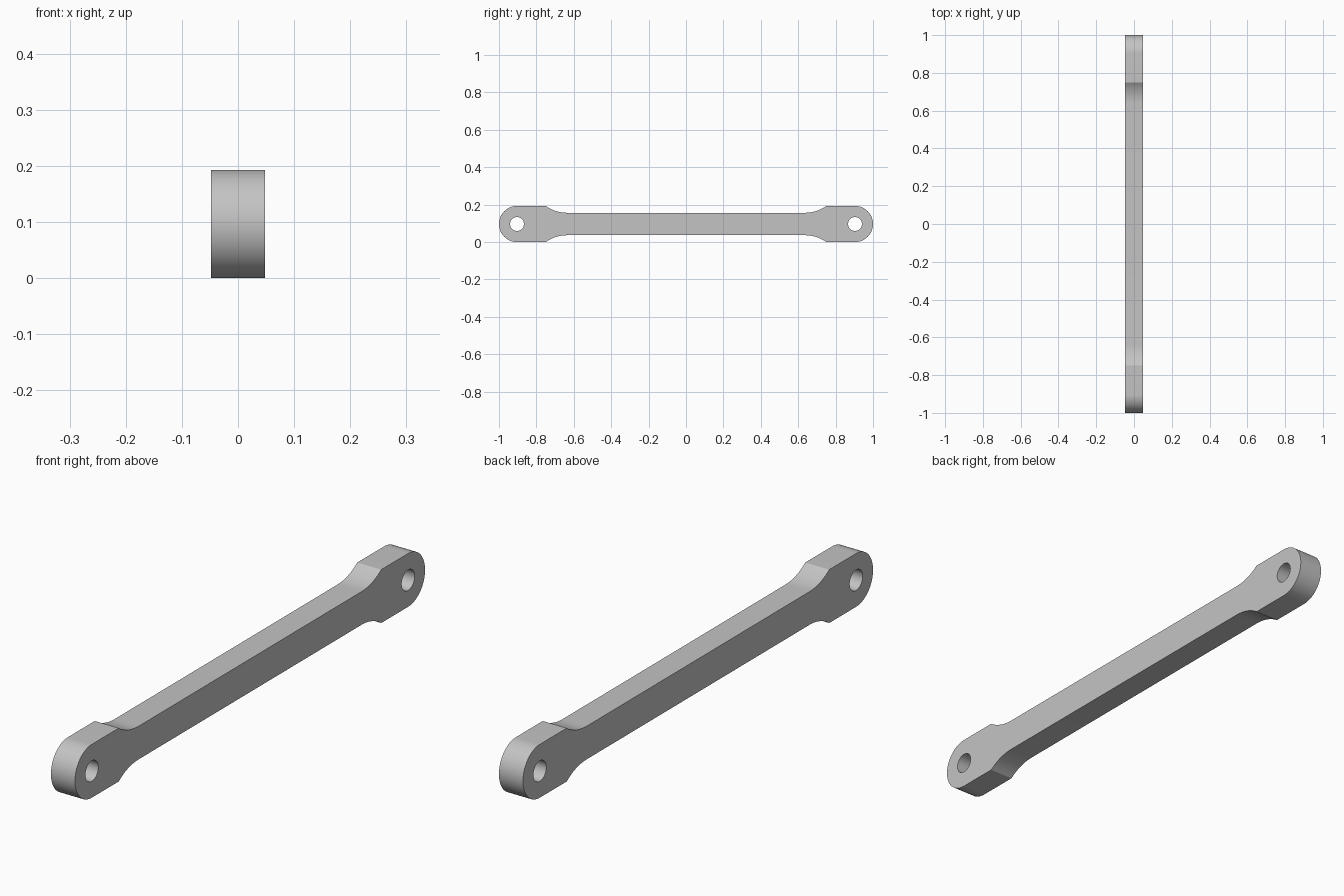
import bpy, bmesh
from math import pi, sin, cos, acos, radians
from mathutils import Matrix

cube = bpy.data.objects.get("Cube")
if cube:
    bpy.data.objects.remove(cube, do_unlink=True)

HALF_WIDTH = 0.048    # half thickness along x
END_R = 0.0965        # end lug radius, also the centre height
BAR_R = 0.06          # half height of the slim bar
PIN_Y = 1 - END_R     # lug centre
HOLE_R = 0.037
SHOULDER_Y = 0.75     # sharp corner where the lug meets the fillet
FILLET_R = 0.193

steel = bpy.data.materials.new("plain_grey")
grey = (0.55, 0.55, 0.55, 1)
steel.use_nodes = True
steel.diffuse_color = grey
steel.node_tree.nodes["Principled BSDF"].inputs["Base Color"].default_value = grey


def arc(cy, cz, r, start, end, steps):
    angles = [start + (end - start) * i / steps for i in range(steps + 1)]
    return [(cy + r * cos(a), cz + r * sin(a)) for a in angles]


# Quarter outline: fillet from bar to shoulder, then round lug end
sweep = acos(1 - (END_R - BAR_R) / FILLET_R)
fillet = arc(SHOULDER_Y - FILLET_R * sin(sweep), BAR_R + FILLET_R, FILLET_R,
             -pi / 2, -pi / 2 + sweep, 10)
quarter = fillet + arc(PIN_Y, 0, END_R, pi / 2, 0, 24)

# Mirror the quarter into a closed loop
half = quarter + [(y, -z) for y, z in quarter[-2::-1]]
outline = half + [(-y, -z) for y, z in half]

# Link bar: extrude the outline across the thickness
bm = bmesh.new()
face = bm.faces.new([bm.verts.new((-HALF_WIDTH, y, z + END_R)) for y, z in outline])
sides = bmesh.ops.extrude_face_region(bm, geom=[face])["geom"]
bmesh.ops.translate(bm, vec=(2 * HALF_WIDTH, 0, 0),
                    verts=[g for g in sides if isinstance(g, bmesh.types.BMVert)])
bmesh.ops.recalc_face_normals(bm, faces=bm.faces)
mesh = bpy.data.meshes.new("link_bar")
bm.to_mesh(mesh)
bm.free()
mesh.materials.append(steel)
link = bpy.data.objects.new("link_bar", mesh)
bpy.context.collection.objects.link(link)

# Pin holes: one cutter holding both cylinders
bm = bmesh.new()
for side in (-1, 1):
    place = Matrix.Translation((0, side * PIN_Y, END_R)) @ Matrix.Rotation(pi / 2, 4, "Y")
    bmesh.ops.create_cone(bm, cap_ends=True, segments=48, radius1=HOLE_R,
                          radius2=HOLE_R, depth=0.3, matrix=place)
cut_mesh = bpy.data.meshes.new("pin_hole_cutter")
bm.to_mesh(cut_mesh)
bm.free()
cut_mesh.materials.append(steel)
cutter = bpy.data.objects.new("pin_hole_cutter", cut_mesh)
cutter.hide_render = True
bpy.context.collection.objects.link(cutter)

holes = link.modifiers.new("pin_holes", "BOOLEAN")
holes.operation = "DIFFERENCE"
holes.solver = "EXACT"
holes.object = cutter
bpy.ops.object.select_all(action="DESELECT")
link.select_set(True)
bpy.context.view_layer.objects.active = link
bpy.ops.object.modifier_apply(modifier=holes.name)
bpy.data.objects.remove(cutter, do_unlink=True)

# Smooth curves, crisp rims and shoulders
bpy.ops.object.shade_smooth_by_angle(angle=radians(25))
